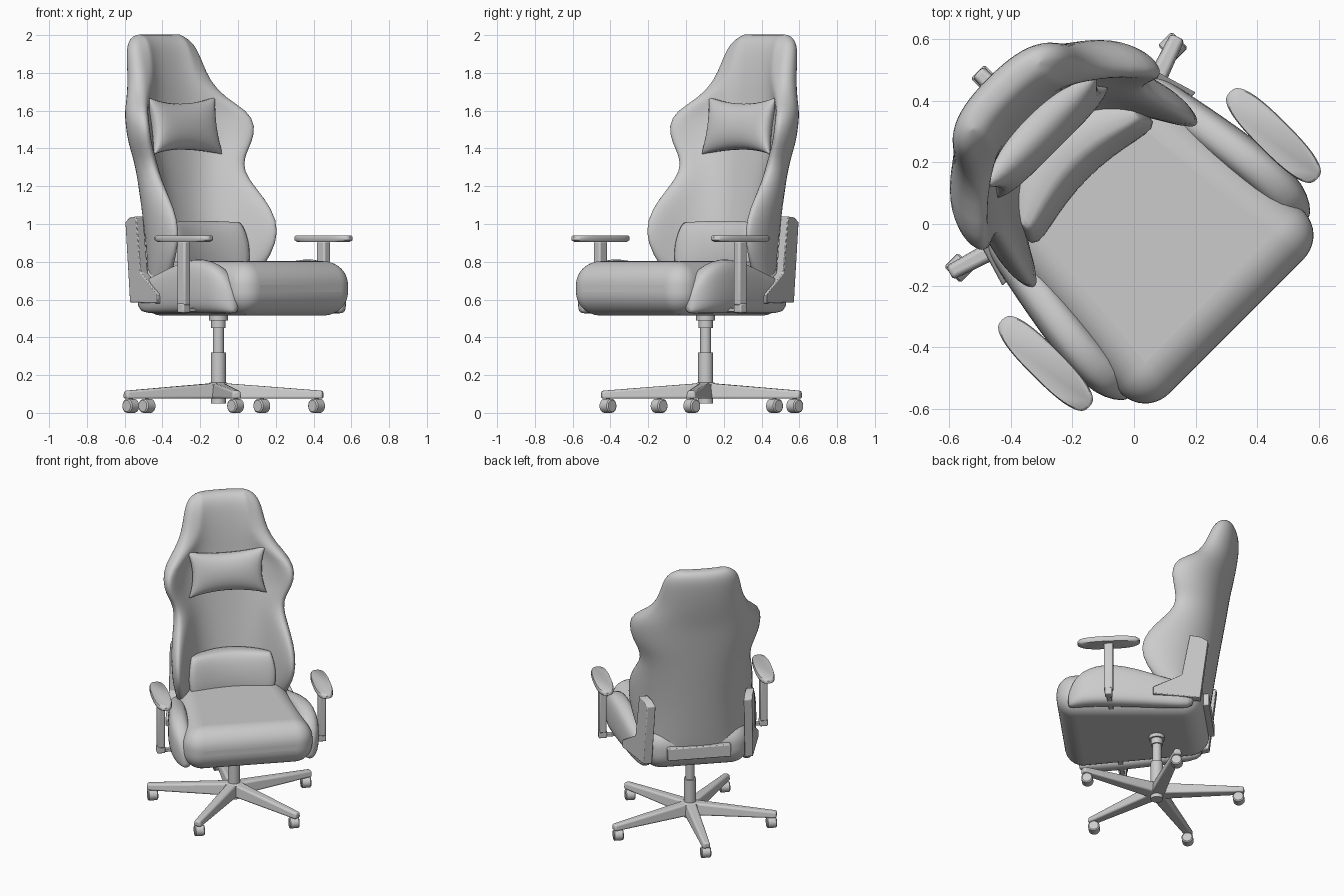
import bpy, bmesh, math
from mathutils import Matrix, Vector

if "Cube" in bpy.data.objects:
    bpy.data.objects.remove(bpy.data.objects["Cube"])

# The chair is modelled facing -y, then every mesh is turned 45 degrees about z
TURN = Matrix.Rotation(math.radians(45), 4, 'Z')


def finish(name, bm, bevel=0, segs=3, subsurf=0, angle=40):
    bmesh.ops.recalc_face_normals(bm, faces=bm.faces)
    bm.transform(TURN)
    me = bpy.data.meshes.new(name)
    bm.to_mesh(me)
    bm.free()
    ob = bpy.data.objects.new(name, me)
    bpy.context.collection.objects.link(ob)
    if bevel:
        m = ob.modifiers.new("bevel", 'BEVEL')
        m.width, m.segments, m.limit_method = bevel, segs, 'ANGLE'
    if subsurf:
        m = ob.modifiers.new("subsurf", 'SUBSURF')
        m.levels = m.render_levels = subsurf
    bpy.ops.object.select_all(action='DESELECT')
    ob.select_set(True)
    bpy.context.view_layer.objects.active = ob
    bpy.ops.object.shade_smooth_by_angle(angle=math.radians(angle))
    return ob


def loft(name, rings, strip=False, **kw):
    # strip caps a C-shaped section with quads between its front and back halves
    bm = bmesh.new()
    vs = [[bm.verts.new(p) for p in r] for r in rings]
    n = len(rings[0])
    for a, b in zip(vs, vs[1:]):
        for i in range(n):
            bm.faces.new((a[i], a[(i + 1) % n], b[(i + 1) % n], b[i]))
    for cap in (vs[0][::-1], vs[-1]):
        if strip:
            for i in range(n // 2 - 1):
                bm.faces.new((cap[i], cap[i + 1], cap[n - 2 - i], cap[n - 1 - i]))
        else:
            bm.faces.new(cap)
    return finish(name, bm, **kw)


def box(name, x0, x1, y0, y1, z0, z1, **kw):
    return loft(name, [[(x0, y0, z), (x1, y0, z), (x1, y1, z), (x0, y1, z)] for z in (z0, z1)], **kw)


def lathe(name, cx, cy, prof, n=24, **kw):
    ang = [2 * math.pi * i / n for i in range(n)]
    return loft(name, [[(cx + r * math.cos(a), cy + r * math.sin(a), z) for a in ang] for r, z in prof], **kw)


def cushion(name, hx, hz, t, cx, cz, bend, centre, tilt, p):
    # Stuffed pad: positive cx/cz give pointed corners, negative give round ones
    n = 16
    M = Matrix.Translation(centre) @ Matrix.Rotation(-tilt, 4, 'X')
    bm = bmesh.new()
    for side in (-1, 1):
        g = []
        for i in range(n + 1):
            for j in range(n + 1):
                u = math.sin(math.pi / 2 * (2 * i / n - 1))
                v = math.sin(math.pi / 2 * (2 * j / n - 1))
                th = t * max(0, (1 - u * u) * (1 - v * v)) ** p
                g.append(bm.verts.new(M @ Vector((hx * u * (1 + cx * v * v), side * th - bend * u * u,
                                                  hz * v * (1 + cz * u * u)))))
        for i in range(n):
            for j in range(n):
                k = i * (n + 1) + j
                bm.faces.new((g[k], g[k + 1], g[k + n + 2], g[k + n + 1]))
    bmesh.ops.remove_doubles(bm, verts=bm.verts, dist=0.0005)
    return finish(name, bm, angle=80)


# Seat: wedge-shaped plan with generous rounding
loft("seat", [[(-.43, -.47, z), (.43, -.47, z), (.34, .465, z), (-.34, .465, z)] for z in (.515, .803)],
     bevel=.125, segs=10, angle=60)

# Backrest: rows of (z, half width, wing tip y, half thickness)
rows = [(.56, .29, .34, .035), (.60, .32, .28, .06), (.72, .355, .17, .065), (.84, .39, .085, .065),
        (.96, .405, .045, .065), (1.08, .40, .09, .065), (1.19, .375, .19, .065), (1.28, .355, .265, .065),
        (1.36, .375, .275, .065), (1.43, .415, .26, .065), (1.52, .435, .25, .065), (1.60, .415, .29, .065),
        (1.67, .335, .38, .07), (1.76, .28, .435, .075), (1.86, .26, .47, .075), (1.93, .245, .50, .07),
        (1.97, .22, .53, .058), (1.992, .19, .56, .04), (2.003, .16, .58, .02)]


def back_ring(z, w, tip, t):
    n = 20
    yc = .49 + .15 * (z - .75) - .065
    D = yc - tip - t * .4

    def mid(s):
        return Vector(((w - t * .45) * math.sin(s * 1.3) / math.sin(1.3), yc - D * abs(s) ** 2.3))
    front, back = [], []
    for i in range(n + 1):
        s = math.sin(math.pi / 2 * (2 * i / n - 1))
        d = (mid(s + .01) - mid(s - .01)).normalized()
        nor = Vector((-d.y, d.x)) * t * max(.1, (1 - abs(s) ** 6) ** .5)
        front.append(mid(s) - nor)
        back.append(mid(s) + nor)
    return [(p.x, p.y, z) for p in front + back[::-1]]


loft("backrest", [back_ring(*r) for r in rows], strip=True, subsurf=1, angle=120)

# Pillows
cushion("head_pillow", .225, .122, .08, .13, .26, .03, (0, .43, 1.515), .18, .42)
cushion("lumbar_pillow", .285, .16, .10, -.10, -.12, .08, (0, .315, .855), .15, .25)

# Rear cross bar
box("rear_bar", -.205, .205, .45, .50, .615, .70, bevel=.006)

for sx, side in ((-1, "left"), (1, "right")):
    # Side bolsters: sections of (y, centre x, half width, low z, high z)
    secs = [(-.39, .40, .02, .53, .60), (-.36, .405, .045, .525, .70), (-.30, .415, .065, .525, .77),
            (-.20, .415, .07, .525, .81), (-.10, .405, .07, .525, .82), (.05, .385, .065, .525, .795),
            (.20, .36, .06, .525, .745), (.33, .34, .05, .525, .71), (.42, .32, .03, .54, .68)]
    rings = []
    for y, cx, hw, z0, z1 in secs:
        ring = []
        for i in range(16):
            a = 2 * math.pi * i / 16
            c, s = math.cos(a), math.sin(a)
            ring.append((sx * (cx + hw * math.copysign(abs(c) ** .7, c)), y,
                         (z0 + z1) / 2 + (z1 - z0) / 2 * math.copysign(abs(s) ** .7, s)))
        rings.append(ring)
    loft(side + "_seat_bolster", rings, subsurf=1, angle=80)

    # L-shaped hinge bracket, splayed outward towards the front
    prof = [(.39, 1.04), (.46, 1.035), (.505, 1.01), (.455, .585), (.16, .58), (.16, .63), (.34, .74)]
    loft(side + "_hinge_bracket", [[(sx * (.34 + .3 * (.505 - y) - d), y, z) for y, z in prof]
                                   for d in (0, .055)], bevel=.005, segs=2, angle=30)

    # Armrest: pad, post, foot and mounting bar
    ax, ay = .523, -.117
    pad = []
    for z, k in ((.905, .9), (.915, 1), (.932, 1), (.94, .95)):
        ring = []
        for i in range(40):
            a = 2 * math.pi * i / 40
            c, s = math.cos(a), math.sin(a)
            ring.append((sx * ax + .057 * k * math.copysign(abs(c) ** .7, c),
                         ay + .20 * k * math.copysign(abs(s) ** .75, s), z))
        pad.append(ring)
    loft(side + "_arm_pad", pad, angle=50)
    box(side + "_arm_post", sx * ax - .024, sx * ax + .024, ay - .03, ay + .03, .57, .91, bevel=.01)
    box(side + "_arm_foot", sx * ax - .027, sx * ax + .027, ay - .024, ay + .024, .53, .58, bevel=.008)
    box(side + "_arm_mount", sx * .30, sx * ax, ay - .015, ay + .015, .535, .555, bevel=.004)

# Gas column
HY = .147
lathe("gas_column", 0, HY, [(.04, .05), (.04, .32), (.029, .32), (.029, .45), (.038, .45), (.038, .49),
                            (.05, .49), (.05, .53)], angle=30)
lathe("base_hub", 0, HY, [(.06, .075), (.065, .09), (.06, .15), (.045, .16)], angle=50)

# Five-star base with compact casters
for k in range(5):
    a = math.radians(-53 + 72 * k)
    d, q = Vector((math.cos(a), math.sin(a), 0)), Vector((-math.sin(a), math.cos(a), 0))
    o = Vector((0, HY, 0))
    rings = []
    for r, hw, z0, z1 in ((.02, .045, .075, .158), (.30, .036, .075, .137), (.56, .027, .075, .117)):
        rings.append([o + d * r + q * (e * hw * f) + Vector((0, 0, z))
                      for e, f, z in ((-1, 1, z0), (1, 1, z0), (1, .75, z1), (-1, .75, z1))])
    loft("base_leg_%d" % k, rings, bevel=.012, segs=3)
    c = o + d * .525
    lathe("caster_stem_%d" % k, c.x, c.y, [(.012, .03), (.012, .09)], n=12)
    prof = [(.03, -.032), (.037, -.026), (.037, .026), (.03, .032)]
    rings = [[(c.x + h, c.y + r * math.cos(t), .037 + r * math.sin(t))
              for t in [2 * math.pi * i / 24 for i in range(24)]] for r, h in prof]
    loft("caster_wheel_%d" % k, rings, angle=35)
